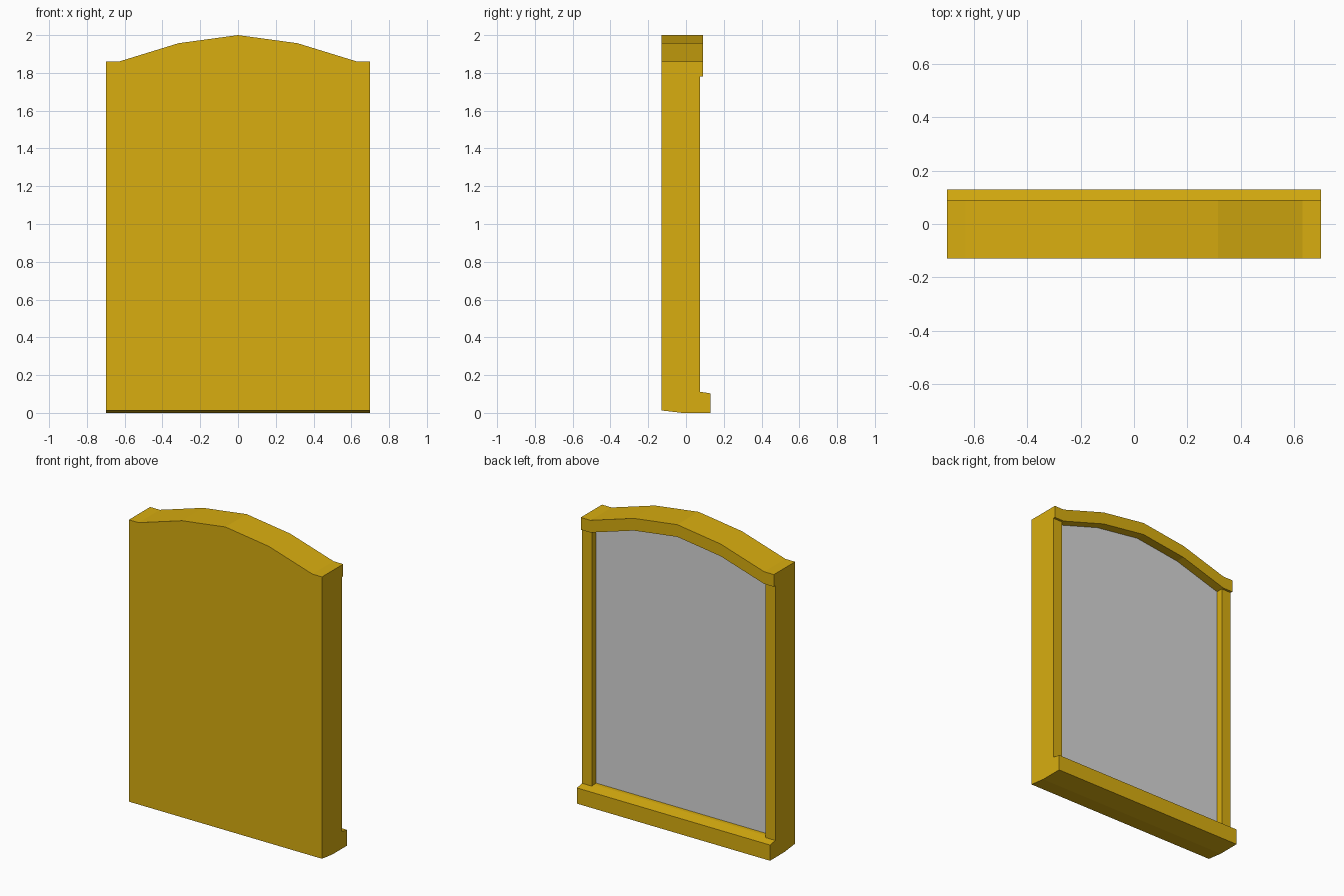
import bpy
import bmesh

cube = bpy.data.objects.get("Cube")
if cube:
    bpy.data.objects.remove(cube, do_unlink=True)


def material(name, colour):
    mat = bpy.data.materials.new(name)
    mat.use_nodes = True
    mat.diffuse_color = (*colour, 1)
    mat.node_tree.nodes["Principled BSDF"].inputs["Base Color"].default_value = (*colour, 1)
    return mat


GOLD = material("gold", (0.69, 0.42, 0.005))
GLASS = material("mirror grey", (0.68, 0.68, 0.68))


def prism(name, outline, start, end, axis, mat):
    """Extrude a closed outline along axis: (x, z) along y, or (y, z) along x."""
    def place(p, d):
        return (p[0], d, p[1]) if axis == "y" else (d, p[0], p[1])

    bm = bmesh.new()
    a = [bm.verts.new(place(p, start)) for p in outline]
    b = [bm.verts.new(place(p, end)) for p in outline]
    bm.faces.new(a)
    bm.faces.new(b[::-1])
    n = len(outline)
    for i in range(n):
        j = (i + 1) % n
        bm.faces.new((a[j], a[i], b[i], b[j]))
    bmesh.ops.recalc_face_normals(bm, faces=bm.faces)
    mesh = bpy.data.meshes.new(name)
    bm.to_mesh(mesh)
    bm.free()
    mesh.materials.append(mat)
    obj = bpy.data.objects.new(name, mesh)
    bpy.context.collection.objects.link(obj)
    return obj


HALF = 0.7       # half width of the frame
INNER = 0.63     # half width of the glass
FRONT = -0.13    # flat panel face
GLASS_Y = 0.03   # recessed mirror plane
RAIL = 0.08      # height of the arched rail

# Arched top line shared by panel, glass and rail
right_half = [(0.315, 1.957), (INNER, 1.86), (HALF, 1.86)]
arch = [(-x, z) for x, z in reversed(right_half)] + [(0, 2.0)] + right_half
lowered = [(x, z - RAIL) for x, z in arch]

# Flat panel
prism("panel", [(HALF, 0.013), (-HALF, 0.013)] + arch, FRONT, GLASS_Y - 0.005, "y", GOLD)

# Mirror glass, set behind the stiles, rail and sill
glass_top = [p for p in lowered if abs(p[0]) <= INNER]
prism("mirror_glass", [(INNER, 0.1), (-INNER, 0.1)] + glass_top,
      GLASS_Y - 0.005, GLASS_Y, "y", GLASS)

# Side stiles
for side, name in ((1, "left_stile"), (-1, "right_stile")):
    xs = (side * INNER, side * HALF)
    prism(name, [(xs[0], 0.1), (xs[1], 0.1), (xs[1], 1.79), (xs[0], 1.79)],
          GLASS_Y - 0.005, 0.075, "y", GOLD)

# Arched top rail
prism("top_rail", arch + lowered[::-1], GLASS_Y - 0.005, 0.09, "y", GOLD)

# Bottom sill with sloping top and underside
sill = [(FRONT, 0.013), (-0.02, 0), (0.13, 0), (0.13, 0.103), (0.055, 0.115), (FRONT, 0.115)]
prism("bottom_sill", sill, -HALF, HALF, "x", GOLD)
